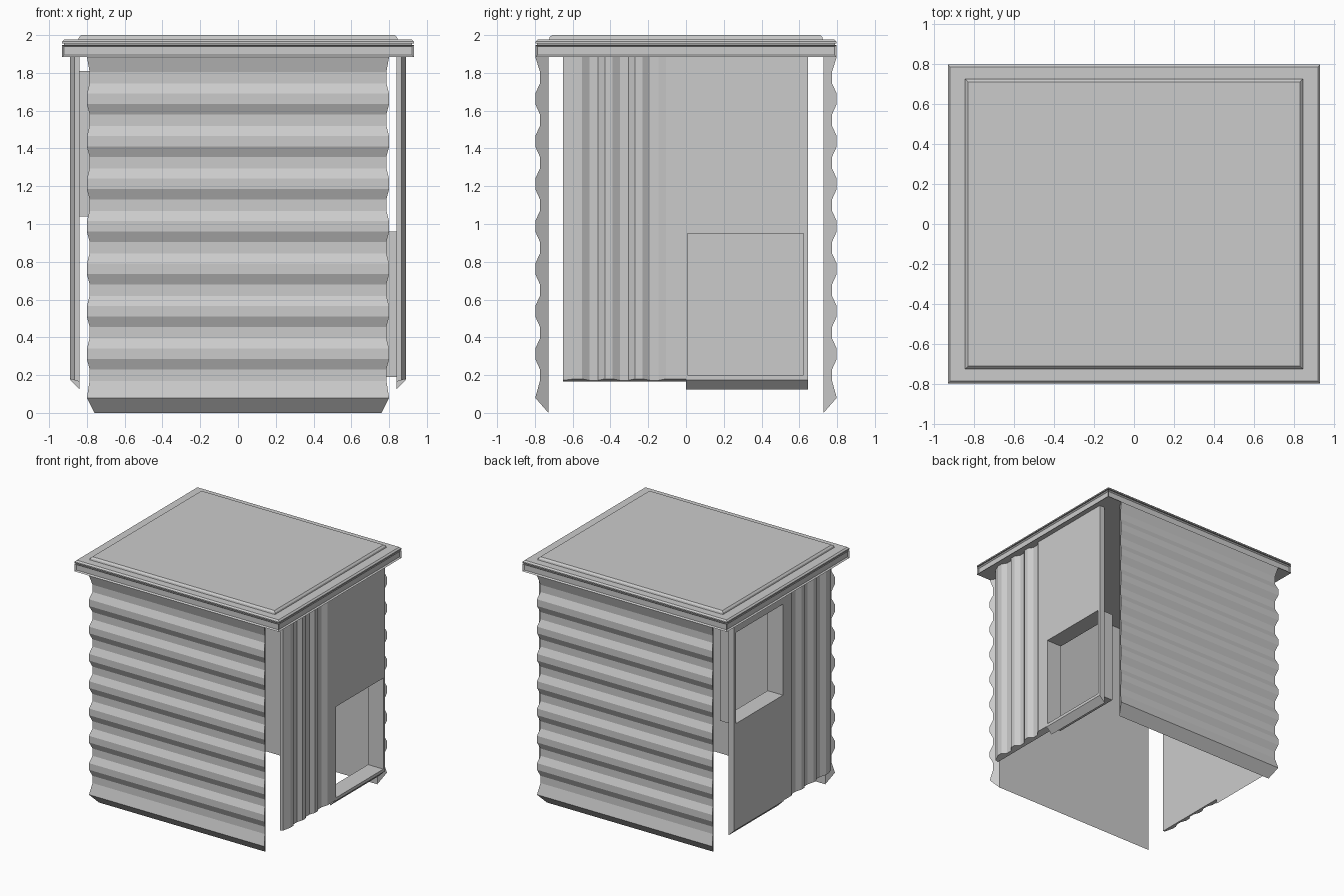
import bpy, bmesh

if "Cube" in bpy.data.objects:
    bpy.data.objects.remove(bpy.data.objects["Cube"])


def finish(bm, name):
    bmesh.ops.recalc_face_normals(bm, faces=bm.faces)
    me = bpy.data.meshes.new(name)
    bm.to_mesh(me)
    bm.free()
    ob = bpy.data.objects.new(name, me)
    bpy.context.collection.objects.link(ob)
    return ob


def loft(name, rings, cap=True, closed=False):
    """Skin a list of equal-length point rings."""
    bm = bmesh.new()
    vs = [[bm.verts.new(p) for p in r] for r in rings]
    pairs = list(zip(vs, vs[1:])) + ([(vs[-1], vs[0])] if closed else [])
    for a, b in pairs:
        for i in range(len(a)):
            j = (i + 1) % len(a)
            bm.faces.new((a[i], a[j], b[j], b[i]))
    if cap:
        bm.faces.new(vs[0])
        bm.faces.new(vs[-1])
    return finish(bm, name)


def rect(hx, hy, z):
    return [(-hx, -hy, z), (hx, -hy, z), (hx, hy, z), (-hx, hy, z)]


def rect_yz(x, y0, y1, z0, z1):
    return [(x, y0, z0), (x, y1, z0), (x, y1, z1), (x, y0, z1)]


TOP = 1.885

# Front and back walls: horizontal corrugation, flat inside, mitred ends
prof = [(0, 0), (0.07, 0.08)]
for k in range(8):
    z = 0.17 + 0.225 * k
    prof += [(0.045, z), (0.045, z + 0.06)]
    if k < 7:
        prof += [(0.07, z + 0.115), (0.07, z + 0.17)]
prof += [(0.07, TOP), (0, TOP)]
for name, s in (("front_wall", -1), ("back_wall", 1)):
    loft(name, [[(e * (0.76 + 0.57 * d), s * (0.728 + d), z) for d, z in prof]
                for e in (-1, 1)])

# Side walls: vertical corrugation on the front half, flat block with opening behind
wave = [(0.84, -0.65), (0.865, -0.65)]
for k in range(3):
    y = -0.59 + 0.16 * k
    wave += [(0.89, y), (0.89, y + 0.04), (0.865, y + 0.08), (0.865, y + 0.125)]
wave += [(0.89, -0.105), (0.89, 0), (0.84, 0)]
block = [(0.84, 0.125), (0.89, 0.175), (0.89, TOP), (0.84, TOP)]

for side, s, z0 in (("right", 1, 0.19), ("left", -1, 1.04)):
    z1 = z0 + 0.77
    loft(side + "_corrugated_wall",
         [[(s * x, y, 0.165 + 0.3 * (x - 0.84)) for x, y in wave],
          [(s * x, y, TOP) for x, y in wave]])
    flat = loft(side + "_flat_wall",
                [[(s * x, y, z) for x, z in block] for y in (0, 0.645)])

    # Opening cut through the flat wall
    cut = loft("cutter", [rect_yz(s * x, 0.008, 0.622, z0 + 0.01, z1 - 0.01)
                          for x in (0.7, 1.0)])
    cut.hide_render = True
    mod = flat.modifiers.new("opening", 'BOOLEAN')
    mod.object = cut
    mod.solver = 'EXACT'
    bpy.context.view_layer.objects.active = flat
    bpy.ops.object.modifier_apply(modifier=mod.name)
    bpy.data.objects.remove(cut)

    # Open sleeve running inward from the opening
    loft(side + "_opening_sleeve",
         [rect_yz(s * 0.84, 0, 0.63, z0, z1),
          rect_yz(s * 0.75, 0, 0.63, z0, z1),
          rect_yz(s * 0.75, 0.008, 0.622, z0 + 0.01, z1 - 0.01),
          rect_yz(s * 0.84, 0.008, 0.622, z0 + 0.01, z1 - 0.01)],
         cap=False, closed=True)

# Roof: fascia slab with inset sides, shadow gap, bevelled plate, raised centre
roof = loft("roof", [rect(0.932 - i, 0.798 - i, z) for i, z in (
    (0, TOP), (0, 1.947), (0.01, 1.947), (0.01, 1.955), (0, 1.955),
    (0, 1.965), (0.012, 1.976))] + [
    rect(0.845, 0.725, 1.976), rect(0.842, 0.722, 1.988), rect(0.83, 0.71, 2.0)])
bm = bmesh.new()
bm.from_mesh(roof.data)
sides = [f for f in bm.faces if abs(f.normal.z) < 0.1
         and f.calc_center_median().z < 1.93]
bmesh.ops.inset_individual(bm, faces=sides, thickness=0.012, depth=-0.012)
bm.to_mesh(roof.data)
bm.free()
